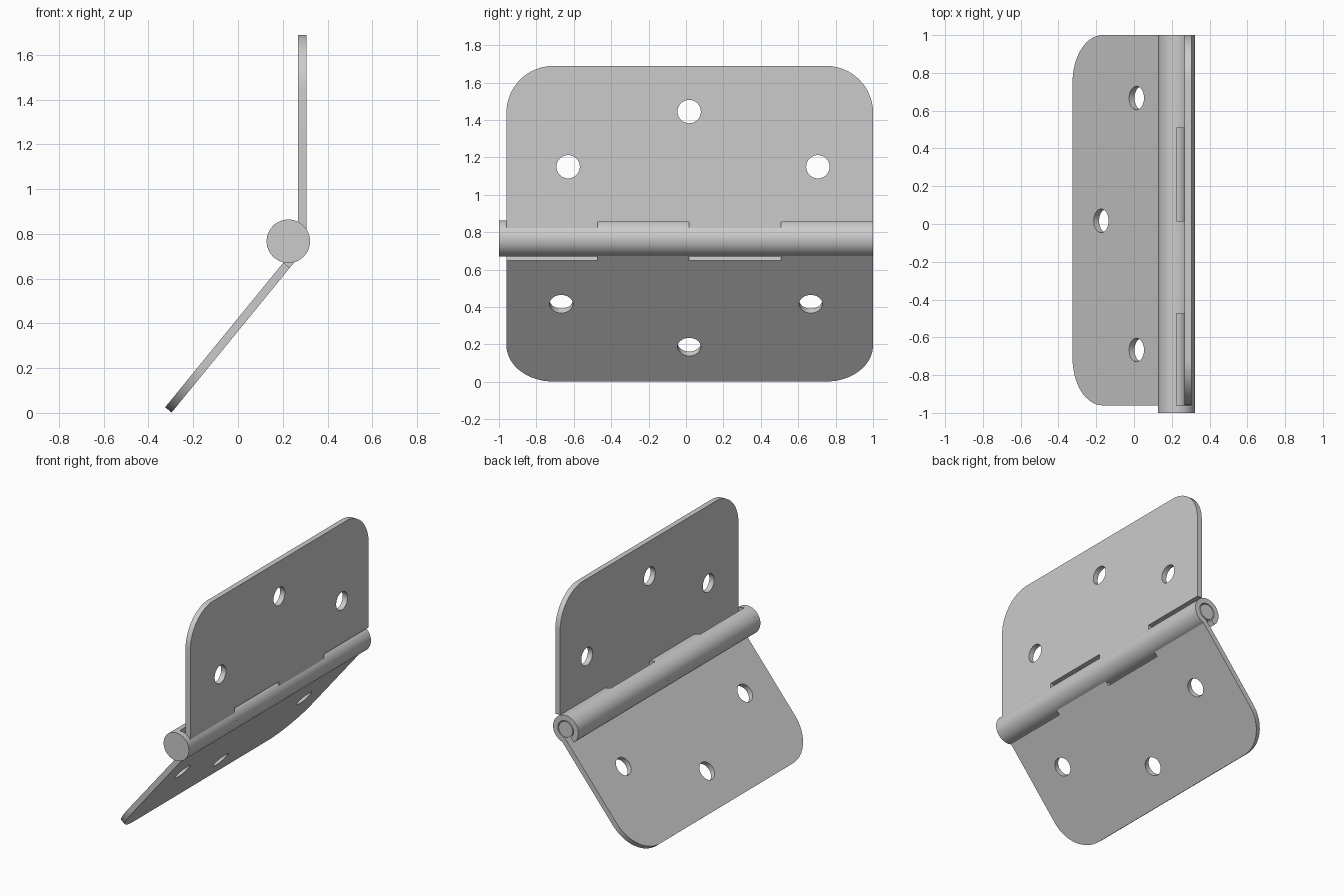
import bpy, bmesh, math
from mathutils import Vector

if "Cube" in bpy.data.objects:
    bpy.data.objects.remove(bpy.data.objects["Cube"])

AX, AZ = 0.225, 0.767            # hinge axis
R_OUT, R_IN, R_PIN = 0.097, 0.060, 0.054
U0, U1 = 0.043, 0.080            # leaf faces, offset from the axis
V0, V1 = 0.088, 0.922            # leaf start and end, measured from the axis
Y0, Y1 = -0.96, 1.0
SPLITS = [Y0, -0.473, 0.017, 0.507, Y1]


def arc(cx, cy, r, a0, a1, n):
    return [(cx + r * math.cos(math.radians(a0 + (a1 - a0) * i / n)),
             cy + r * math.sin(math.radians(a0 + (a1 - a0) * i / n))) for i in range(n + 1)]


def circle(cx, cy, r, n=48):
    return arc(cx, cy, r, 0, 360, n)[:-1]


def solid(name, loops, to3d, d0, d1):
    """Fill flat loops (the first is the outline, the rest holes) and extrude them from d0 to d1."""
    bm = bmesh.new()
    edges = []
    for loop in loops:
        vs = [bm.verts.new(to3d(a, b, d0)) for a, b in loop]
        edges += [bm.edges.new((vs[i - 1], vs[i])) for i in range(len(vs))]
    if len(loops) == 1:
        bm.faces.new(vs)
    else:
        bmesh.ops.triangle_fill(bm, use_beauty=True, use_dissolve=False, edges=edges)
    ext = bmesh.ops.extrude_face_region(bm, geom=bm.faces[:], use_keep_orig=True)
    shift = Vector(to3d(0, 0, d1)) - Vector(to3d(0, 0, d0))
    bmesh.ops.translate(bm, vec=shift, verts=[g for g in ext["geom"] if isinstance(g, bmesh.types.BMVert)])
    bmesh.ops.recalc_face_normals(bm, faces=bm.faces[:])
    me = bpy.data.meshes.new(name)
    bm.to_mesh(me)
    bm.free()
    ob = bpy.data.objects.new(name, me)
    bpy.context.collection.objects.link(ob)
    bpy.ops.object.select_all(action='DESELECT')
    ob.select_set(True)
    bpy.context.view_layer.objects.active = ob
    bpy.ops.object.shade_smooth_by_angle(angle=math.radians(30))
    return ob


def hinge_half(name, n, d, holes, knuckles):
    """n points across the leaf, d points along it, both in the xz plane."""
    def place(u, y, v):
        return (AX + u * n[0] + v * d[0], y, AZ + u * n[1] + v * d[1])

    # leaf plate with two rounded corners and screw holes
    r = 0.25
    outline = [(Y0, V0), (Y1, V0)] + arc(Y1 - r, V1 - r, r, 0, 90, 16) + arc(Y0 + r, V1 - r, r, 90, 180, 16)
    solid(name + "_leaf", [outline] + [circle(y, v, 0.0625, 32) for y, v in holes],
          lambda y, v, u: place(u, y, v), U0, U1)

    # rolled knuckles, open at the slit beside the leaf
    a_out = math.degrees(math.acos(U1 / R_OUT))
    a_in = math.degrees(math.acos(U0 / R_IN))
    profile = ([(U0, V0), (U1, V0)] + arc(0, 0, R_OUT, a_out, -270, 56)
               + arc(0, 0, R_IN, -270, a_in, 56))
    for k in knuckles:
        solid(f"{name}_knuckle_{k}", [profile], lambda u, v, y: place(u, y, v),
              SPLITS[k], SPLITS[k + 1])


hinge_half("upper", (1, 0), (0, 1), [(0.017, 0.678), (-0.63, 0.383), (0.705, 0.383)], (0, 2))
hinge_half("lower", (0.775, -0.633), (-0.633, -0.775), [(0.017, 0.683), (-0.667, 0.387), (0.667, 0.387)], (1, 3))

# pin and its head
axis = lambda x, z, y: (AX + x, y, AZ + z)
solid("pin", [circle(0, 0, R_PIN)], axis, Y0, Y1)
solid("pin_head", [circle(0, 0, R_OUT, 64)], axis, -1.0, Y0)
